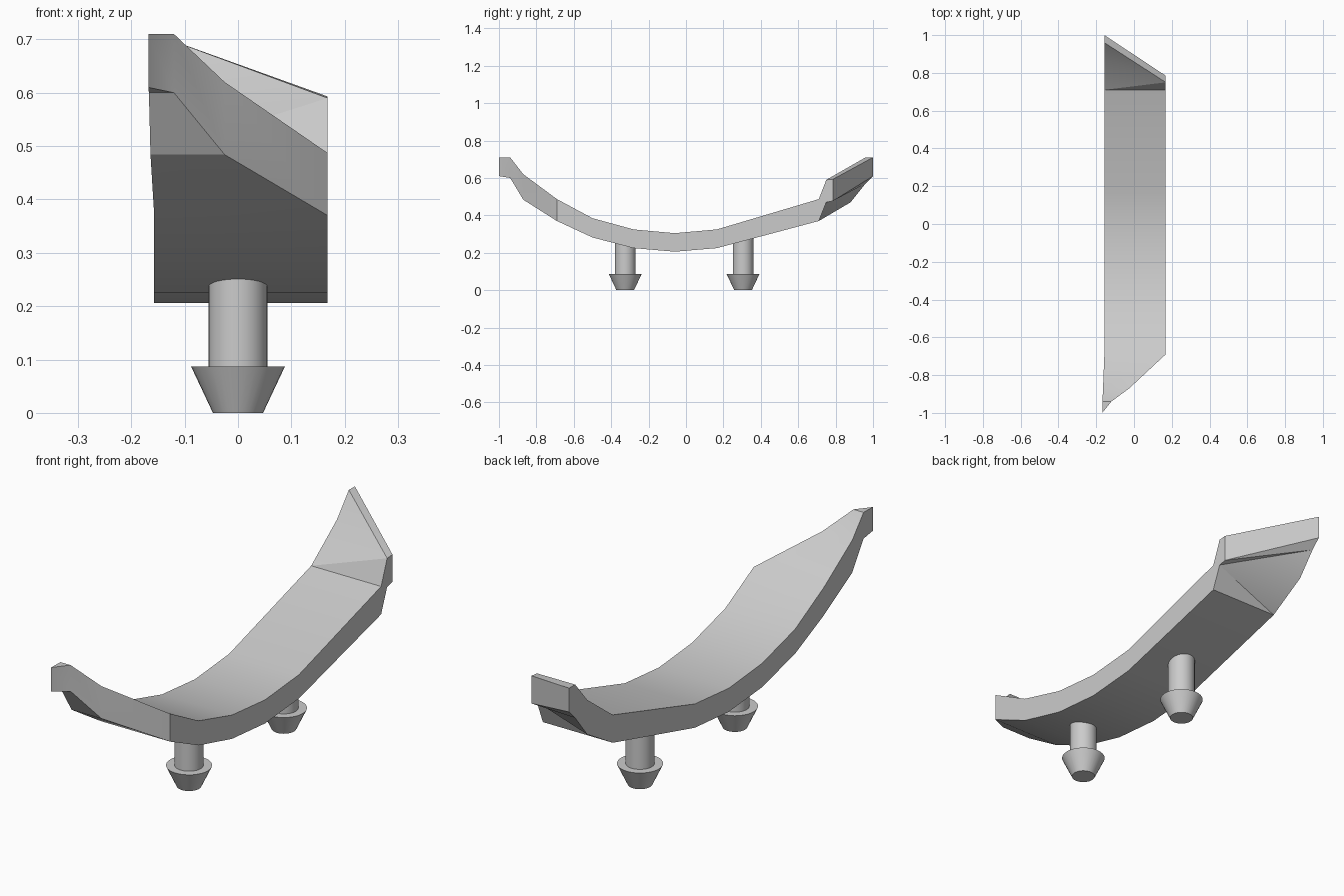
import bpy
import bmesh
import math

if "Cube" in bpy.data.objects:
    bpy.data.objects.remove(bpy.data.objects["Cube"], do_unlink=True)

grey = bpy.data.materials.new("plain grey")
grey.use_nodes = True
COLOUR = (0.6, 0.6, 0.6, 1.0)
grey.diffuse_color = COLOUR
grey.node_tree.nodes["Principled BSDF"].inputs["Base Color"].default_value = COLOUR


def finish(bm, name, angle):
    """Turn a bmesh into a named, shaded object."""
    bmesh.ops.recalc_face_normals(bm, faces=bm.faces)
    mesh = bpy.data.meshes.new(name)
    bm.to_mesh(mesh)
    bm.free()
    mesh.materials.append(grey)
    obj = bpy.data.objects.new(name, mesh)
    bpy.context.collection.objects.link(obj)
    bpy.ops.object.select_all(action="DESELECT")
    obj.select_set(True)
    bpy.context.view_layer.objects.active = obj
    bpy.ops.object.shade_smooth_by_angle(angle=math.radians(angle))
    return obj


# Curved handle: cross-sections from the front tip to the back lip.
# Each edge point is (x, y, top z, bottom z).
W, E = -0.157, 0.168


def straight(y, top, bottom):
    return (W, y, top, bottom), (E, y, top, bottom)


tip = (-0.168, -1.0, 0.71, 0.61)
lip_corner = (E, 0.75, 0.59, 0.47)
sections = [
    (tip, tip),
    ((-0.167, -0.94, 0.71, 0.60), (-0.12, -0.94, 0.71, 0.60)),
    ((-0.164, -0.87, 0.62, 0.484), (-0.025, -0.87, 0.62, 0.484)),
    straight(-0.69, 0.487, 0.37),
    straight(-0.5, 0.385, 0.282),
    straight(-0.28, 0.325, 0.225),
    straight(-0.06, 0.305, 0.206),
    straight(0.165, 0.325, 0.225),
    straight(0.71, 0.487, 0.37),
    ((W, 0.88, 0.615, 0.47), lip_corner),
    ((W, 0.96, 0.71, 0.57), lip_corner),
    ((W, 1.0, 0.71, 0.61), (E, 0.785, 0.593, 0.477)),
]

bm = bmesh.new()
cache = {}


def vert(point, layer):
    key = (point[0], point[1], point[layer])
    if key not in cache:
        cache[key] = bm.verts.new(key)
    return cache[key]


def face(*verts):
    unique = list(dict.fromkeys(verts))
    if len(unique) > 2:
        bm.faces.new(unique)


for (l0, r0), (l1, r1) in zip(sections, sections[1:]):
    for layer in (2, 3):
        a, b, c, d = (vert(p, layer) for p in (l0, r0, r1, l1))
        if l0[1] > 0.7:      # fan of triangles on the twisted lip
            face(a, b, c)
            face(a, c, d)
        else:
            face(a, b, c, d)
    for p, q in ((l0, l1), (r0, r1)):
        face(vert(p, 2), vert(q, 2), vert(q, 3), vert(p, 3))
left, right = sections[-1]
face(vert(left, 2), vert(right, 2), vert(right, 3), vert(left, 3))
finish(bm, "curved_handle", 25)


# Snap-in pegs: a turned profile with a tapered head and a round stem
def peg(name, y, top):
    profile = [(0.047, 0.0), (0.088, 0.087), (0.055, 0.087), (0.055, top)]
    count = 32
    bm = bmesh.new()
    rings = []
    for radius, z in profile:
        angles = [math.tau * i / count for i in range(count)]
        rings.append([bm.verts.new((radius * math.cos(t), y + radius * math.sin(t), z))
                      for t in angles])
    for low, high in zip(rings, rings[1:]):
        for i in range(count):
            j = (i + 1) % count
            bm.faces.new((low[i], low[j], high[j], high[i]))
    bm.faces.new(rings[0])
    bm.faces.new(rings[-1])
    finish(bm, name, 30)


peg("front_peg", -0.325, 0.28)
peg("back_peg", 0.305, 0.31)
